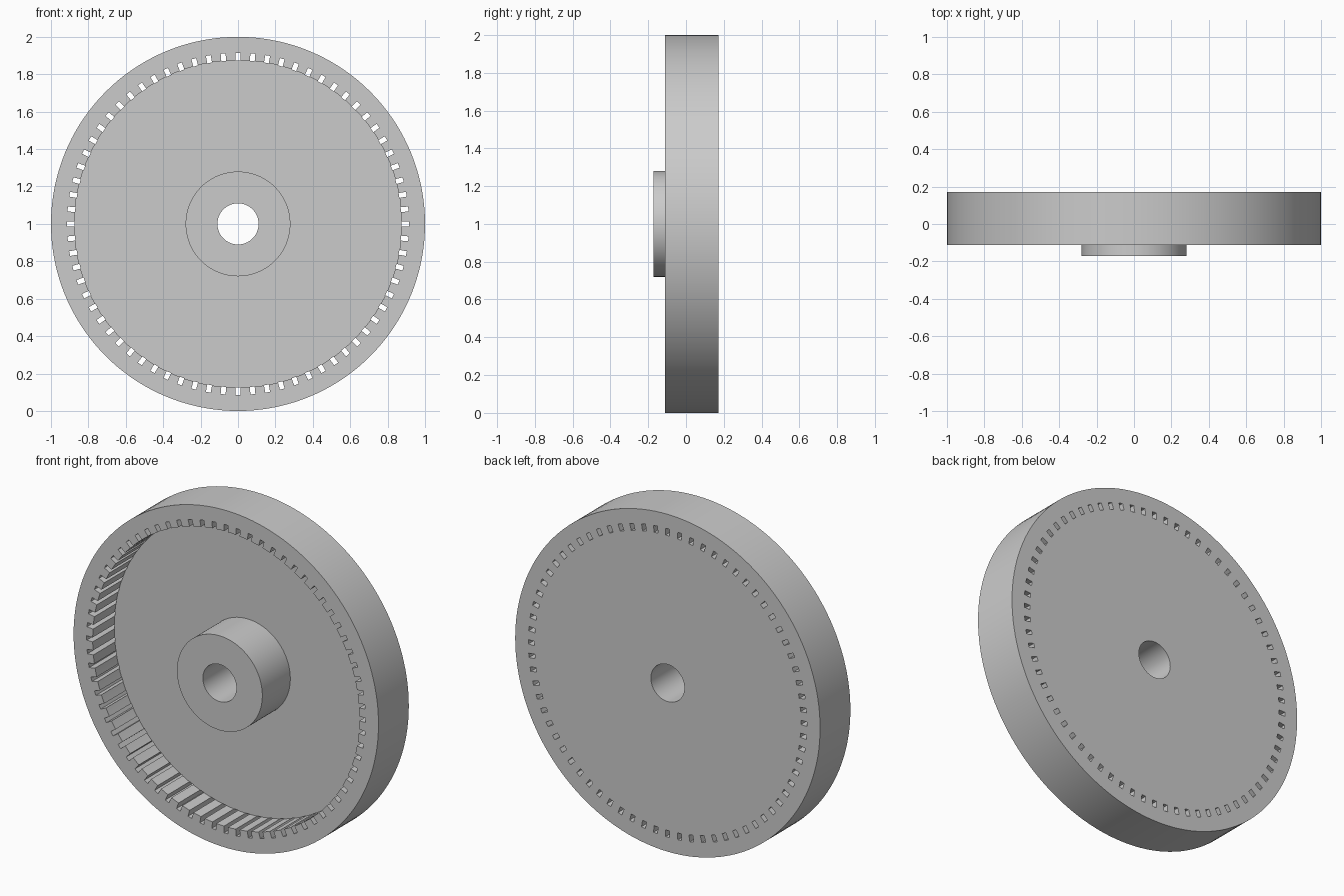
import bpy, bmesh, math
from mathutils import Matrix, Vector

if "Cube" in bpy.data.objects:
    bpy.data.objects.remove(bpy.data.objects["Cube"])

SEGMENTS = 144
SLOTS = 72
FRONT, BACK = -0.112, 0.172      # rim faces along y
HUB_FRONT, WEB = -0.172, 0.09    # hub face and recess floor
CENTRE = Vector((0, 0, 1))

grey = bpy.data.materials.new("light grey")
grey.diffuse_color = (0.6, 0.6, 0.6, 1)
grey.use_nodes = True
grey.node_tree.nodes["Principled BSDF"].inputs["Base Color"].default_value = grey.diffuse_color


def make_object(name, bm):
    bmesh.ops.recalc_face_normals(bm, faces=bm.faces)
    mesh = bpy.data.meshes.new(name)
    bm.to_mesh(mesh)
    bm.free()
    mesh.materials.append(grey)
    obj = bpy.data.objects.new(name, mesh)
    obj.location = CENTRE
    bpy.context.collection.objects.link(obj)
    return obj


def lathe(name, profile):
    """Spin a closed (radius, y) profile around the y axis."""
    bm = bmesh.new()
    rings = []
    for i in range(SEGMENTS):
        a = 2 * math.pi * i / SEGMENTS
        rings.append([bm.verts.new((r * math.cos(a), y, r * math.sin(a)))
                      for r, y in profile])
    n = len(profile)
    for i in range(SEGMENTS):
        p, q = rings[i], rings[(i + 1) % SEGMENTS]
        for j in range(n):
            k = (j + 1) % n
            bm.faces.new((p[j], p[k], q[k], q[j]))
    return make_object(name, bm)


# Wheel: bore, raised hub, recessed web and thick rim in one section
wheel = lathe("slotted_wheel", [
    (0.11, HUB_FRONT), (0.28, HUB_FRONT), (0.28, WEB), (0.875, WEB),
    (0.875, FRONT), (1.0, FRONT), (1.0, BACK), (0.11, BACK)])

# Ring of radial slots, cut right through rim wall and web
bm = bmesh.new()
inner, outer, width = 0.874, 0.914, 0.026
for i in range(SLOTS):
    turn = Matrix.Rotation(2 * math.pi * i / SLOTS, 4, 'Y')
    place = Matrix.Translation(((inner + outer) / 2, 0, 0))
    size = Matrix.Diagonal((outer - inner, 0.8, width, 1))
    bmesh.ops.create_cube(bm, size=1, matrix=turn @ place @ size)
cutter = make_object("slot_cutter", bm)
cutter.hide_render = True

cut = wheel.modifiers.new("slots", 'BOOLEAN')
cut.operation = 'DIFFERENCE'
cut.solver = 'EXACT'
cut.object = cutter

bpy.context.view_layer.objects.active = wheel
wheel.select_set(True)
bpy.ops.object.modifier_apply(modifier=cut.name)
bpy.data.objects.remove(cutter)

# Smooth round walls, crisp edges
bpy.ops.object.shade_smooth_by_angle(angle=math.radians(30))
